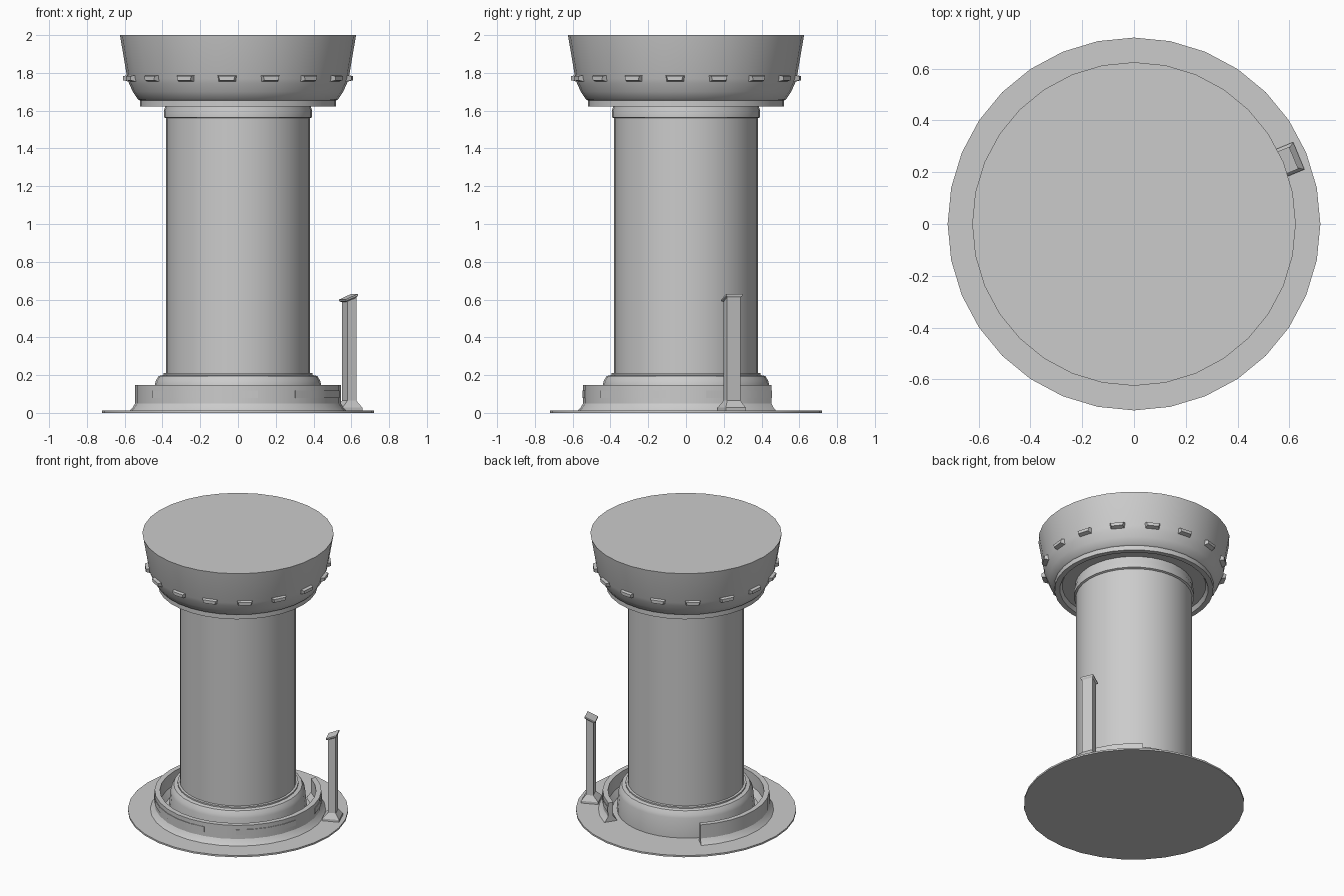
import bpy, bmesh
from math import sin, cos, radians, pi

if "Cube" in bpy.data.objects:
    bpy.data.objects.remove(bpy.data.objects["Cube"])

STEP = 11.25  # degrees per side: 32 sided rounds


def finish(name, verts, faces, smooth=True):
    mesh = bpy.data.meshes.new(name)
    mesh.from_pydata(verts, [], faces)
    bm = bmesh.new()
    bm.from_mesh(mesh)
    bmesh.ops.recalc_face_normals(bm, faces=bm.faces)
    bm.to_mesh(mesh)
    bm.free()
    ob = bpy.data.objects.new(name, mesh)
    bpy.context.collection.objects.link(ob)
    if smooth:
        bpy.ops.object.select_all(action='DESELECT')
        ob.select_set(True)
        bpy.context.view_layer.objects.active = ob
        bpy.ops.object.shade_smooth_by_angle(angle=radians(30))
    return ob


def lathe(name, profile):
    """Full turn of an open (r, z) profile, with both ends capped."""
    n, m = 32, len(profile)
    verts = [(r * cos(2 * pi * i / n), r * sin(2 * pi * i / n), z)
             for r, z in profile for i in range(n)]
    faces = [(j * n + i, j * n + (i + 1) % n, (j + 1) * n + (i + 1) % n, (j + 1) * n + i)
             for j in range(m - 1) for i in range(n)]
    faces += [tuple(range(n)), tuple(range((m - 1) * n, m * n))]
    return finish(name, verts, faces)


def arc_sweep(name, section, start, end):
    """Closed (r, z) section swept through part of a turn, with closed ends."""
    n, m = max(1, round((end - start) / STEP)), len(section)
    verts = []
    for i in range(n + 1):
        a = radians(start + (end - start) * i / n)
        verts += [(r * cos(a), r * sin(a), z) for r, z in section]
    faces = [(i * m + j, i * m + (j + 1) % m, (i + 1) * m + (j + 1) % m, (i + 1) * m + j)
             for i in range(n) for j in range(m)]
    faces += [tuple(range(m)), tuple(range(n * m, n * m + m))]
    return finish(name, verts, faces)


def stacked(name, rings, angle):
    """Rectangular rings (r_in, r_out, half_width, z_in, z_out) joined upward, turned about z."""
    a, verts = radians(angle), []
    for r0, r1, h, z0, z1 in rings:
        for r, t, z in ((r0, -h, z0), (r1, -h, z1), (r1, h, z1), (r0, h, z0)):
            verts.append((r * cos(a) - t * sin(a), r * sin(a) + t * cos(a), z))
    k = len(rings)
    faces = [(j * 4 + i, j * 4 + (i + 1) % 4, j * 4 + 4 + (i + 1) % 4, j * 4 + 4 + i)
             for j in range(k - 1) for i in range(4)]
    faces += [(0, 1, 2, 3), tuple(range(4 * k - 4, 4 * k))]
    return finish(name, verts, faces, smooth=False)


# Thin floor disc
lathe("floor_disc", [(0.72, 0), (0.72, 0.012)])

# Column with its stepped foot and upper collar
lathe("column", [(0.45, 0.01), (0.45, 0.05), (0.44, 0.15), (0.435, 0.17), (0.42, 0.195),
                 (0.395, 0.2), (0.395, 0.21), (0.38, 0.212), (0.38, 1.56), (0.393, 1.565),
                 (0.393, 1.6), (0.385, 1.622), (0.385, 1.66)])

# Flared head with a recessed underside
lathe("head", [(0.38, 1.65), (0.47, 1.65), (0.485, 1.622), (0.52, 1.622), (0.52, 1.655),
               (0.53, 1.66), (0.557, 1.7), (0.577, 1.745), (0.586, 1.77), (0.625, 2.0)])

# Sixteen small lugs around the head
for i in range(16):
    ang = radians(-5.625 + 22.5 * i)
    verts = []
    for r, hw, z0, z1 in ((0.57, 0.056, 1.752, 1.79), (0.607, 0.044, 1.761, 1.783)):
        for t, z in ((-hw * 0.85, z0), (hw * 0.85, z0), (hw, z1), (-hw, z1)):
            verts.append((r * cos(ang) - t * sin(ang), r * sin(ang) + t * cos(ang), z))
    finish(f"head_lug_{i + 1}", verts,
           [(0, 1, 2, 3), (4, 5, 6, 7), (0, 1, 5, 4), (1, 2, 6, 5), (2, 3, 7, 6), (3, 0, 4, 7)],
           smooth=False)

# Low curved wall around the foot, open at the back
arc_sweep("base_wall", [(0.575, 0.01), (0.56, 0.025), (0.545, 0.05), (0.545, 0.148),
                        (0.51, 0.148), (0.51, 0.05), (0.48, 0.01)], 135, 416.25)

# Shallow raised strips on the wall
for i, (s, e) in enumerate(((-146.25, -78.75), (-56.25, -11.25), (11.25, 56.25))):
    arc_sweep(f"wall_strip_{i + 1}", [(0.54, 0.08), (0.549, 0.08), (0.549, 0.118), (0.54, 0.118)], s, e)

# Control post: flared foot, slim shaft, sloped cap
stacked("post", [(0.575, 0.689, 0.057, 0.01, 0.01), (0.575, 0.689, 0.057, 0.028, 0.028),
                 (0.612, 0.662, 0.038, 0.065, 0.065), (0.612, 0.662, 0.038, 0.59, 0.61)], 22.5)
stacked("post_cap", [(0.605, 0.662, 0.038, 0.588, 0.61), (0.598, 0.668, 0.046, 0.592, 0.62),
                     (0.598, 0.668, 0.046, 0.6, 0.63)], 22.5)
